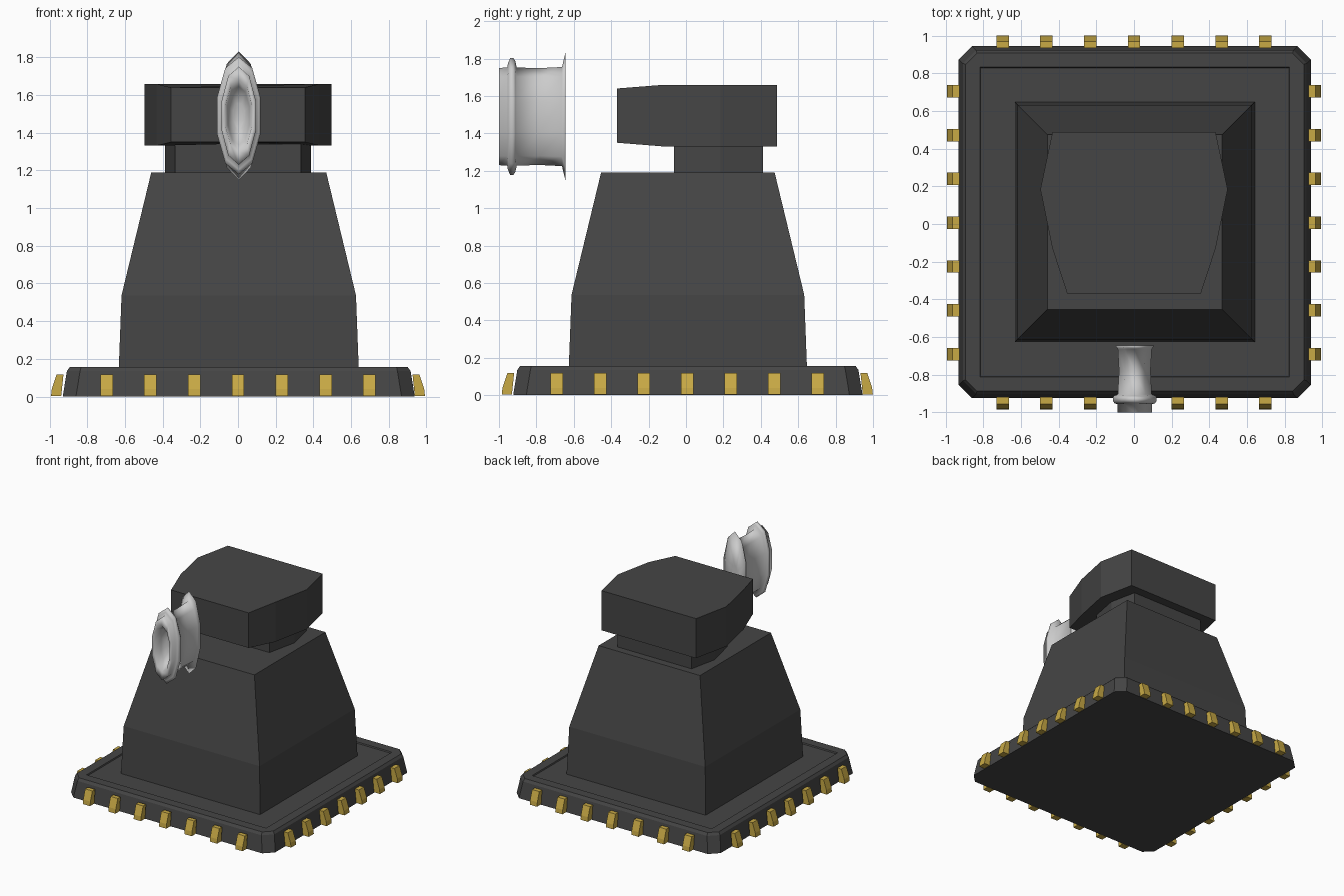
import bpy, math

if "Cube" in bpy.data.objects:
    bpy.data.objects.remove(bpy.data.objects["Cube"])

CX, CY = 0.004, 0.01


def material(name, rgb):
    m = bpy.data.materials.new(name)
    m.diffuse_color = (*rgb, 1)
    m.use_nodes = True
    m.node_tree.nodes["Principled BSDF"].inputs["Base Color"].default_value = m.diffuse_color
    return m


DARK = material("dark_metal", (0.06, 0.06, 0.06))
GOLD = material("brass", (0.58, 0.40, 0.06))


def loft(name, rings, mat=None, smooth=False):
    """Skin a list of equal-length rings and cap both ends."""
    n = len(rings[0])
    verts = [p for r in rings for p in r]
    faces = [tuple(reversed(range(n)))]
    for k in range(len(rings) - 1):
        for i in range(n):
            j = (i + 1) % n
            faces.append((k * n + i, k * n + j, (k + 1) * n + j, (k + 1) * n + i))
    faces.append(tuple(range((len(rings) - 1) * n, len(rings) * n)))
    me = bpy.data.meshes.new(name)
    me.from_pydata(verts, [], faces)
    if mat:
        me.materials.append(mat)
    for p in me.polygons:
        p.use_smooth = smooth
    ob = bpy.data.objects.new(name, me)
    bpy.context.collection.objects.link(ob)
    return ob


def square(h, z, c=0.0):
    """Square ring of half-width h with corners cut by c (counter-clockwise)."""
    if c == 0:
        pts = [(h, -h), (h, h), (-h, h), (-h, -h)]
    else:
        k = h - c
        pts = [(k, -h), (h, -k), (h, k), (k, h), (-k, h), (-h, k), (-h, -k), (-k, -h)]
    return [(CX + x, CY + y, z) for x, y in pts]


def mirrored(half):
    """Close a right-hand outline (front to back) by mirroring it across x."""
    return half + [(-x, y) for x, y in reversed(half)]


# Base plate with cut corners and a shallow recessed top panel
loft("base_plate", [square(0.934, 0.0, 0.07), square(0.912, 0.135, 0.07),
                    square(0.897, 0.156, 0.06), square(0.822, 0.156, 0.002),
                    square(0.818, 0.146, 0.002)], DARK)

# Tapered tower
loft("tower", [square(0.637, 0.14), square(0.622, 0.537), square(0.464, 1.19)], DARK)

# Neck between tower and head
neck = mirrored([(0.333, -0.065), (0.388, 0.184), (0.34, 0.412)])
loft("neck", [[(x, y, z) for x, y in neck] for z in (1.18, 1.34)], DARK)

# Head with a chamfered nose
head = mirrored([(0.355, -0.368), (0.433, -0.13), (0.497, 0.184), (0.433, 0.487)])
loft("head", [[(x, y, 1.495 + s * (0.145 if y < -0.3 else 0.164)) for x, y in head]
              for s in (-1, 1)], DARK)

# Brass clamps: one profile (outward, up), seven along each side
profile = [(0.938, 0.004), (0.992, 0.004), (0.988, 0.04), (0.962, 0.118), (0.926, 0.118)]
for side in range(4):
    a = side * math.pi / 2
    ca, sa = math.cos(a), math.sin(a)
    for i in range(7):
        t = (i - 3) * 0.2325
        rings = [[(d * ca - w * sa, CY * 0.7 + d * sa + w * ca, z) for d, z in profile]
                 for w in (t + 0.033, t - 0.033)]
        loft("base_clamp", rings, GOLD)

# Flattened muzzle floating in front of the head: (y, half width, half height)
SIDES = 10
outline = [(-0.645, 0.02, 0.06), (-0.645, 0.108, 0.341), (-0.663, 0.095, 0.265),
           (-0.78, 0.088, 0.259), (-0.905, 0.095, 0.262), (-0.912, 0.118, 0.295),
           (-0.922, 0.122, 0.312), (-0.94, 0.122, 0.312), (-0.952, 0.112, 0.285),
           (-0.956, 0.095, 0.262), (-1.0, 0.095, 0.26), (-1.0, 0.073, 0.19),
           (-0.93, 0.06, 0.155), (-0.89, 0.03, 0.08)]
rings = []
for y, rx, rz in outline:
    ang = [2 * math.pi * i / SIDES for i in range(SIDES)]
    rings.append([(CX + rx * math.sin(t), y, 1.49 + rz * math.cos(t)) for t in ang])
loft("muzzle", rings, smooth=True)
